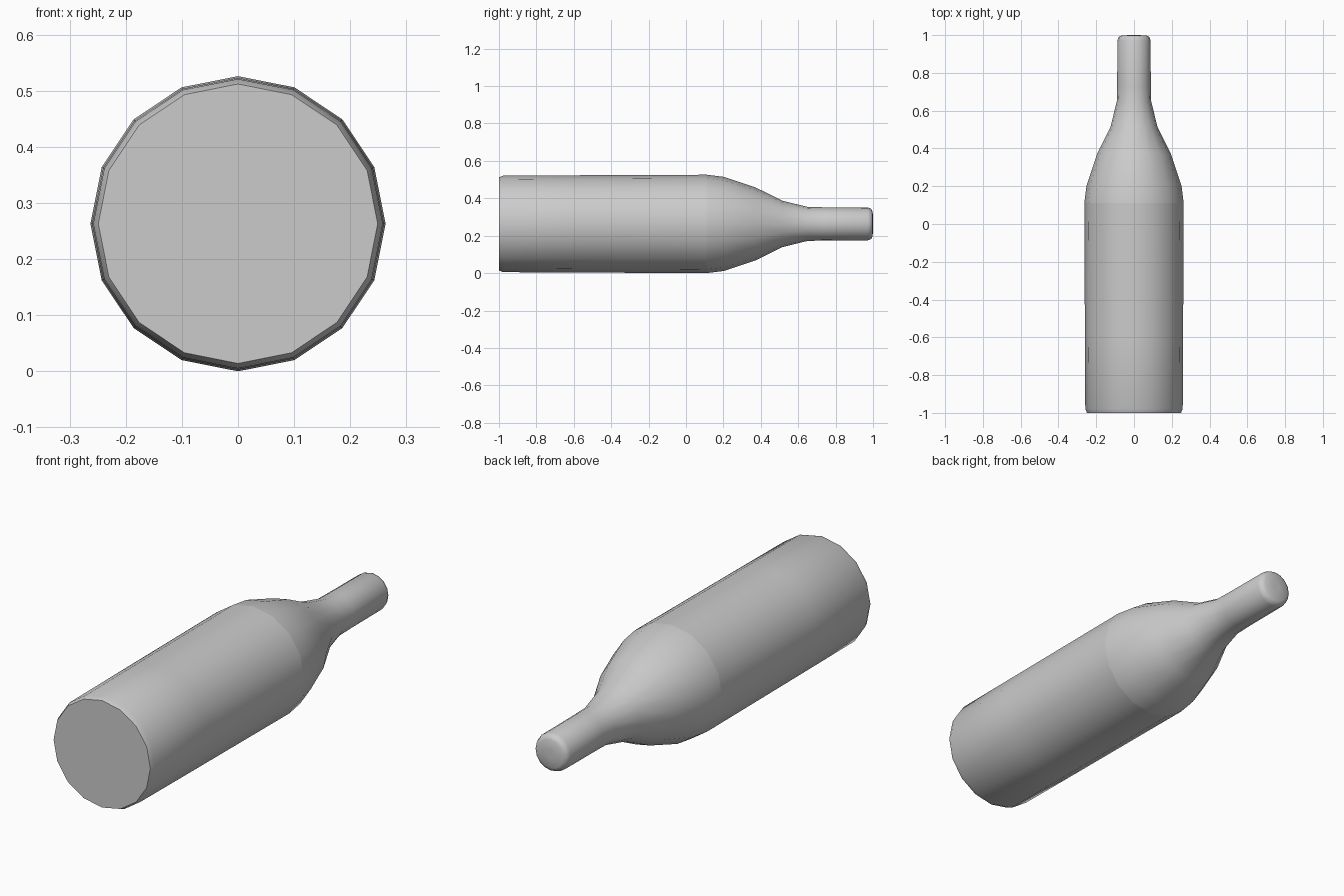
import bpy, bmesh
from math import sin, cos, tau

if "Cube" in bpy.data.objects:
    bpy.data.objects.remove(bpy.data.objects["Cube"])

SIDES = 16
AXIS_Z = 0.263


def lathe(name, profile, cap_start=False, cap_end=False, flat_caps=True):
    """Revolve (y, radius) points about the bottle's horizontal axis."""
    bm = bmesh.new()
    rings = []
    for y, r in profile:
        rings.append([bm.verts.new((r * sin(tau * i / SIDES), y,
                                    AXIS_Z + r * cos(tau * i / SIDES)))
                      for i in range(SIDES)])
    for a, b in zip(rings, rings[1:]):
        for i in range(SIDES):
            j = (i + 1) % SIDES
            bm.faces.new((a[i], a[j], b[j], b[i])).smooth = True
    caps = []
    if cap_start:
        caps.append(bm.faces.new(list(reversed(rings[0]))))
    if cap_end:
        caps.append(bm.faces.new(rings[-1]))
    for cap in caps:
        cap.smooth = not flat_caps
    # Consistent outward direction: side faces must point away from the axis
    bm.normal_update()
    side = bm.faces[:] [0]
    c = side.calc_center_median()
    if side.normal.x * c.x + side.normal.z * (c.z - AXIS_Z) < 0:
        bmesh.ops.reverse_faces(bm, faces=bm.faces[:])
    mesh = bpy.data.meshes.new(name)
    bm.to_mesh(mesh)
    bm.free()
    obj = bpy.data.objects.new(name, mesh)
    bpy.context.collection.objects.link(obj)
    return obj


# Straight body with a small chamfer around the flat base
lathe("bottle_body",
      [(-1.0, 0.249), (-0.978, 0.258), (-0.6, 0.26), (0.11, 0.263)],
      cap_start=True)

# Shoulder and neck, shaded separately from the body, with a rounded tip
lathe("bottle_shoulder_and_neck",
      [(0.11, 0.263), (0.2, 0.252), (0.37, 0.196), (0.515, 0.124),
       (0.65, 0.091), (0.73, 0.089), (0.972, 0.088), (0.99, 0.081),
       (0.998, 0.066), (1.0, 0.02)],
      cap_end=True, flat_caps=False)
